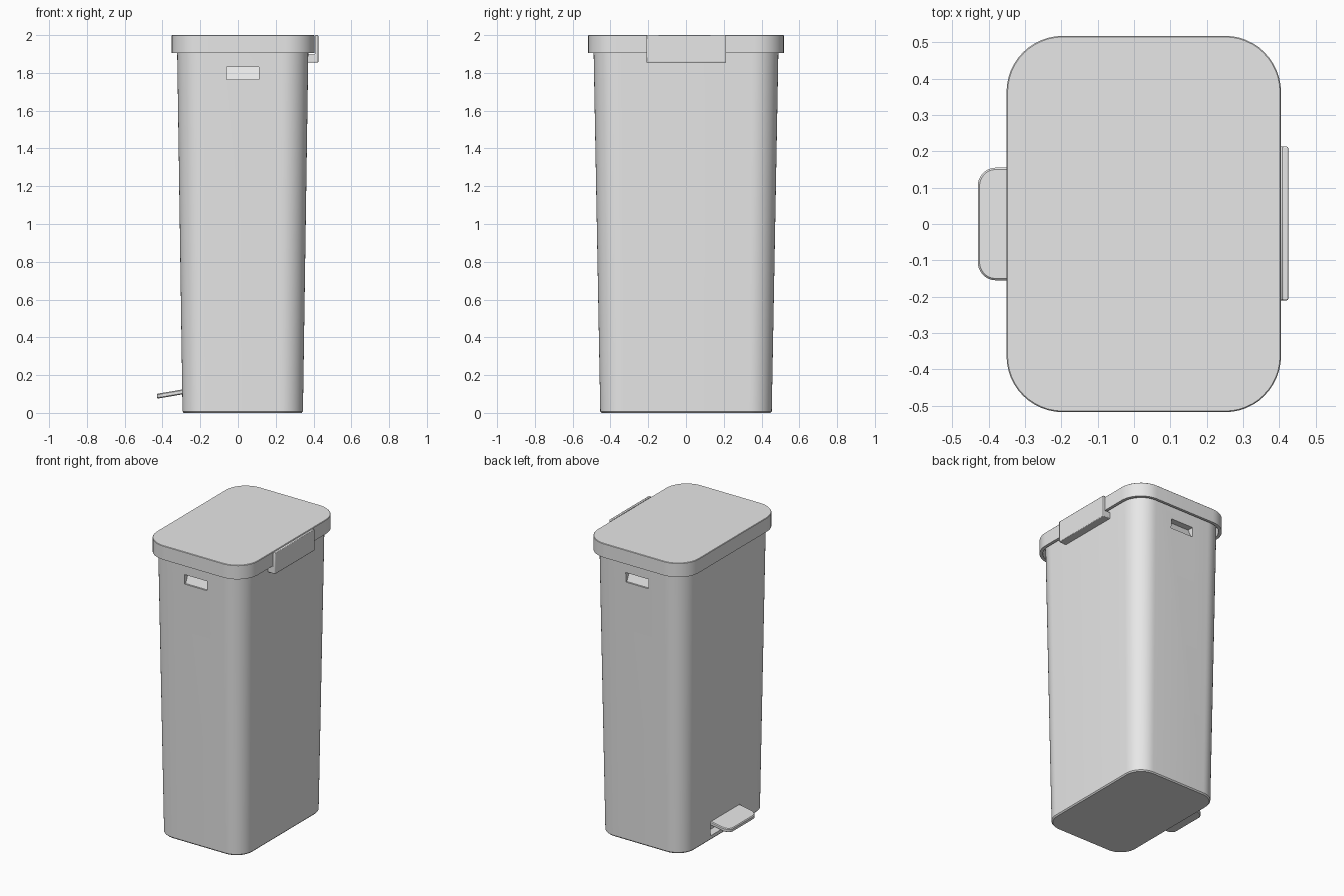
import bpy, bmesh, math

cube = bpy.data.objects.get("Cube")
if cube:
    bpy.data.objects.remove(cube, do_unlink=True)

grey = bpy.data.materials.new("light_grey")
grey.use_nodes = True
colour = (0.8, 0.8, 0.8, 1)
grey.diffuse_color = colour
grey.node_tree.nodes["Principled BSDF"].inputs["Base Color"].default_value = colour


def make_object(name, bm):
    bmesh.ops.recalc_face_normals(bm, faces=bm.faces)
    mesh = bpy.data.meshes.new(name)
    bm.to_mesh(mesh)
    bm.free()
    mesh.materials.append(grey)
    obj = bpy.data.objects.new(name, mesh)
    bpy.context.collection.objects.link(obj)
    return obj


def activate(obj):
    bpy.ops.object.select_all(action='DESELECT')
    obj.select_set(True)
    bpy.context.view_layer.objects.active = obj


def smooth(obj):
    activate(obj)
    bpy.ops.object.shade_smooth_by_angle(angle=math.radians(30))


def rounded_ring(bm, cx, hx, hy, r, z, steps=12):
    """Rounded rectangle of vertices at height z."""
    ring = []
    for q, (sx, sy) in enumerate([(1, 1), (-1, 1), (-1, -1), (1, -1)]):
        for i in range(steps + 1):
            a = math.pi / 2 * (q + i / steps)
            ring.append(bm.verts.new((cx + sx * (hx - r) + r * math.cos(a),
                                      sy * (hy - r) + r * math.sin(a), z)))
    return ring


def loft(name, cx, sections):
    """Closed solid through rounded rectangles (hx, hy, radius, z)."""
    bm = bmesh.new()
    rings = [rounded_ring(bm, cx, *s) for s in sections]
    for a, b in zip(rings, rings[1:]):
        for i in range(len(a)):
            j = (i + 1) % len(a)
            bm.faces.new((a[i], a[j], b[j], b[i]))
    bm.faces.new(rings[0])
    bm.faces.new(rings[-1])
    return make_object(name, bm)


def prism(name, profile, axis, start, end):
    """Extrude a 2D profile along x or y."""
    bm = bmesh.new()
    place = (lambda p, t: (t, p[0], p[1])) if axis == 'x' else (lambda p, t: (p[0], t, p[1]))
    a = [bm.verts.new(place(p, start)) for p in profile]
    b = [bm.verts.new(place(p, end)) for p in profile]
    for i in range(len(a)):
        j = (i + 1) % len(a)
        bm.faces.new((a[i], a[j], b[j], b[i]))
    bm.faces.new(a)
    bm.faces.new(b)
    return make_object(name, bm)


def cut(target, cutter):
    mod = target.modifiers.new("cut", 'BOOLEAN')
    mod.operation = 'DIFFERENCE'
    mod.solver = 'EXACT'
    mod.object = cutter
    activate(target)
    bpy.ops.object.modifier_apply(modifier=mod.name)
    bpy.data.objects.remove(cutter, do_unlink=True)


# Tapered bin body with a softened bottom edge
body = loft("bin_body", 0.025, [
    (0.312, 0.447, 0.115, 0.0),
    (0.319, 0.454, 0.12, 0.008),
    (0.348, 0.49, 0.14, 1.96),
])

# Wedge-shaped hand grips on the front and back
for side in (-1, 1):
    wedge = [(0.55, 1.765), (0.475, 1.765), (0.445, 1.83), (0.55, 1.83)]
    cut(body, prism("grip_cutter", [(side * y, z) for y, z in wedge], 'x', -0.06, 0.11))

# Slot behind the pedal
slot = [(-0.4, 0.03), (-0.24, 0.03), (-0.24, 0.126), (-0.4, 0.126)]
cut(body, prism("slot_cutter", slot, 'y', -0.158, 0.158))
smooth(body)

# Lid with a hollow underside
lid = loft("lid", 0.027, [
    (0.358, 0.5, 0.14, 1.965),
    (0.358, 0.5, 0.14, 1.905),
    (0.378, 0.518, 0.155, 1.905),
    (0.378, 0.518, 0.155, 1.997),
    (0.375, 0.515, 0.152, 2.0),
])
smooth(lid)

# Hinge cover: a step under the lid and a plate up its side
hinge = prism("hinge_cover", [
    (0.36, 1.855), (0.425, 1.855), (0.425, 2.0),
    (0.408, 2.0), (0.408, 1.9), (0.36, 1.9)], 'y', -0.21, 0.213)
bevel = hinge.modifiers.new("soft_edges", 'BEVEL')
bevel.width = 0.004
bevel.segments = 2
smooth(hinge)

# Foot pedal, sloping down away from the body
pedal = loft("foot_pedal", -0.325, [
    (0.1, 0.15, 0.045, 0.075),
    (0.105, 0.155, 0.05, 0.08),
    (0.105, 0.155, 0.05, 0.096),
    (0.1, 0.15, 0.045, 0.101),
])
for v in pedal.data.vertices:
    v.co.z += (v.co.x + 0.43) * 0.17
smooth(pedal)
